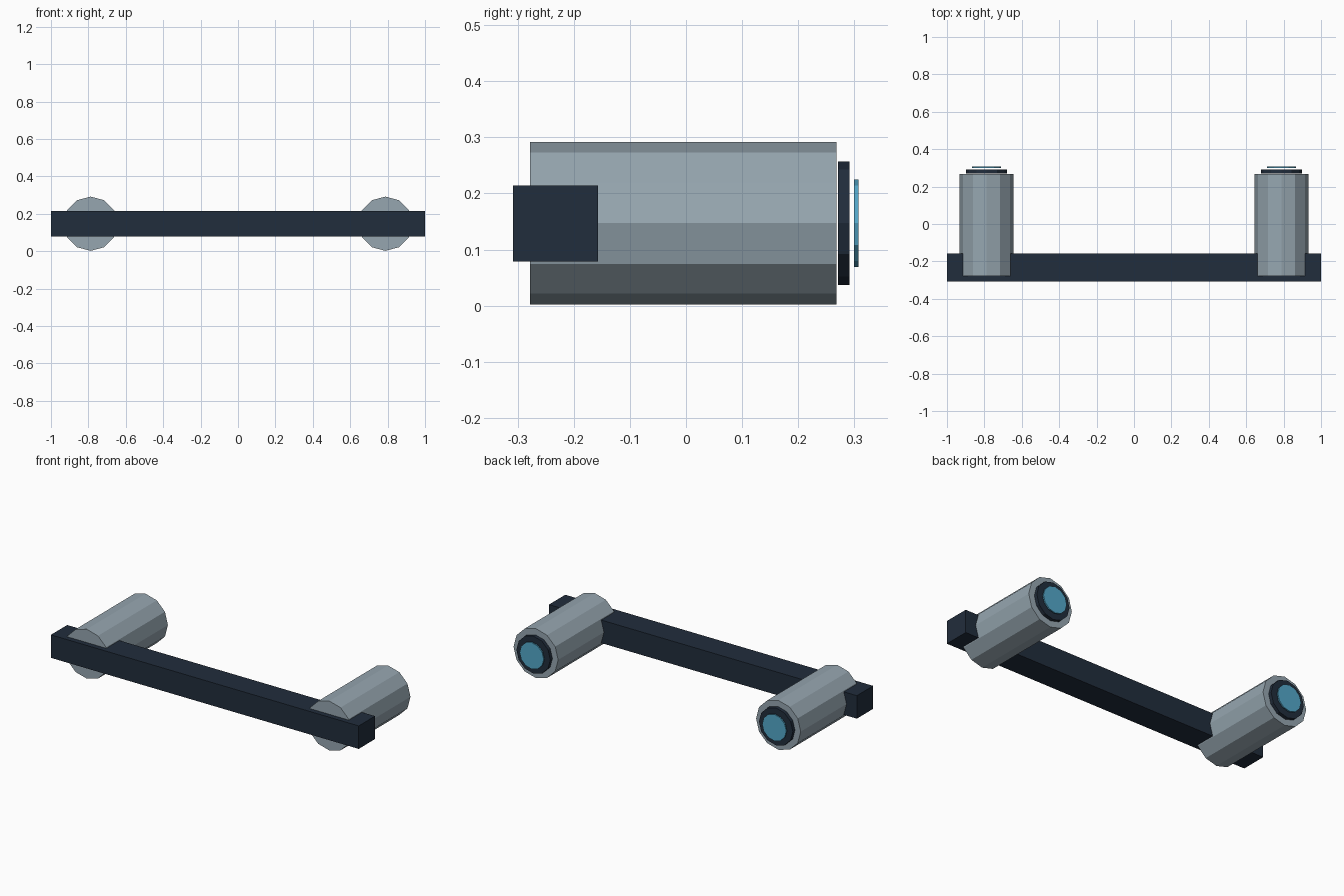
import bpy
import math

if "Cube" in bpy.data.objects:
    bpy.data.objects.remove(bpy.data.objects["Cube"], do_unlink=True)


def linear(c):
    c /= 255
    return c / 12.92 if c <= 0.04045 else ((c + 0.055) / 1.055) ** 2.4


def material(name, r, g, b):
    colour = (linear(r), linear(g), linear(b), 1)
    mat = bpy.data.materials.new(name)
    mat.use_nodes = True
    mat.diffuse_color = colour
    mat.node_tree.nodes["Principled BSDF"].inputs["Base Color"].default_value = colour
    return mat


dark = material("dark navy", 33, 45, 60)
grey = material("blue grey metal", 150, 166, 176)
blue = material("glass blue", 84, 168, 202)

AXIS_Z = 0.147   # height of the barrel axes
AXIS_X = 0.788   # sideways offset of the barrel axes


def disc(name, x, radius, y0, y1, mat):
    """Twelve-sided cylinder along y, with a corner pointing up."""
    bpy.ops.mesh.primitive_cylinder_add(
        vertices=12, radius=radius, depth=y1 - y0,
        location=(x, (y0 + y1) / 2, AXIS_Z), rotation=(math.pi / 2, 0, 0))
    obj = bpy.context.object
    obj.name = name
    obj.data.materials.append(mat)


# Cross beam
bpy.ops.mesh.primitive_cube_add(size=1, location=(0, -0.2325, 0.1465))
beam = bpy.context.object
beam.name = "cross_beam"
beam.scale = (2, 0.151, 0.135)
bpy.ops.object.transform_apply(location=False, rotation=False, scale=True)
beam.data.materials.append(dark)

# Barrel, nozzle ring and glowing lens on each side
for side, sign in (("left", 1), ("right", -1)):
    x = sign * AXIS_X
    disc(side + "_barrel", x, 0.145, -0.278, 0.268, grey)
    disc(side + "_nozzle_ring", x, 0.11, 0.271, 0.291, dark)
    disc(side + "_lens", x, 0.078, 0.299, 0.307, blue)
